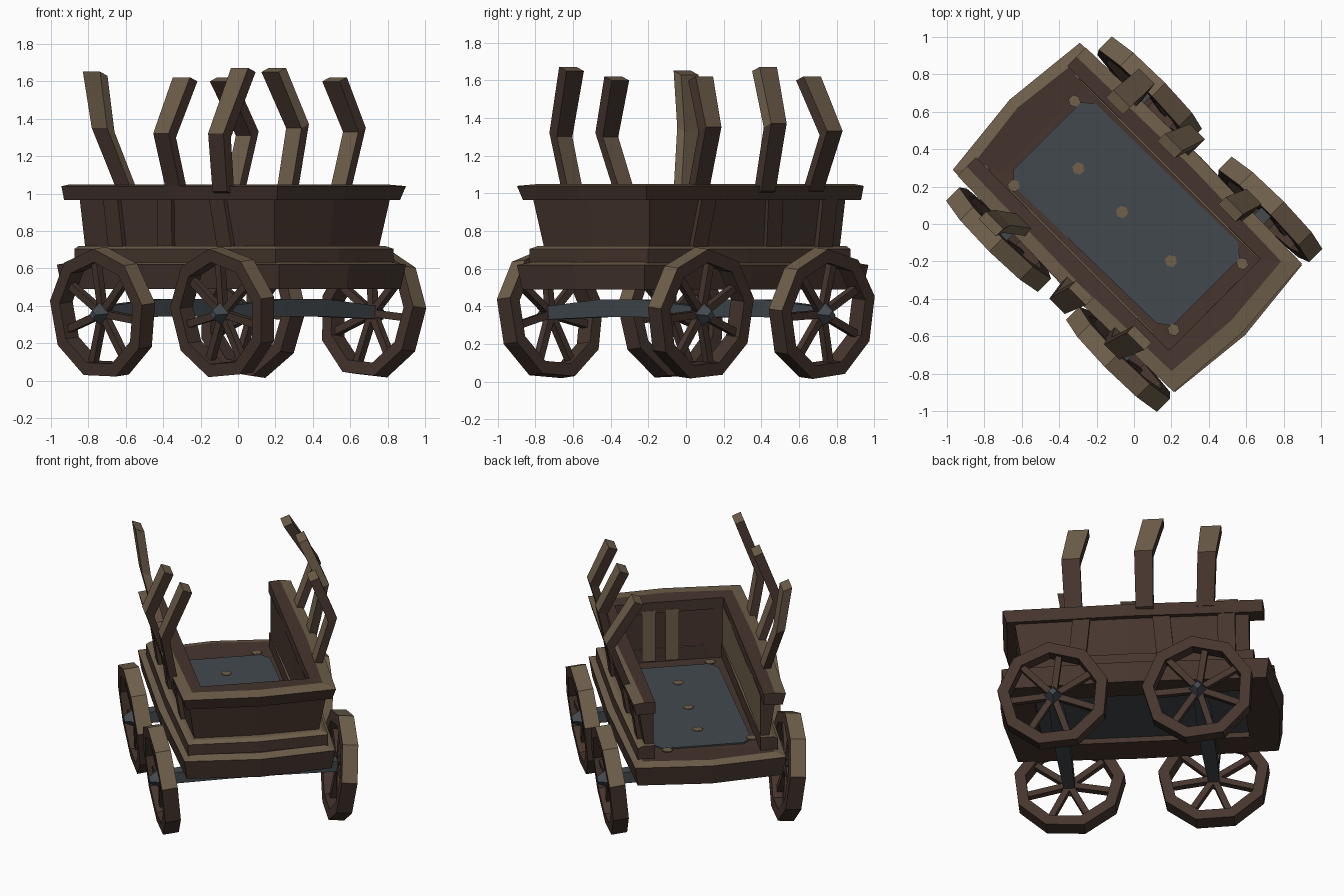
import bpy, bmesh, math, random
from mathutils import Matrix, Vector

if "Cube" in bpy.data.objects:
    bpy.data.objects.remove(bpy.data.objects["Cube"])

random.seed(4)
TURN = Matrix.Rotation(math.radians(-45), 4, 'Z')   # wagon stands diagonally


def mat(name, c):
    m = bpy.data.materials.new(name)
    m.diffuse_color = (*c, 1)
    m.use_nodes = True
    m.node_tree.nodes["Principled BSDF"].inputs["Base Color"].default_value = m.diffuse_color
    return m


MATS = [mat("dark_wood", (0.061, 0.036, 0.027)),
        mat("worn_wood", (0.16, 0.115, 0.070)),
        mat("grey_iron", (0.054, 0.066, 0.076))]
WOOD, WORN, IRON = 0, 1, 2


def finish(bm, name, rule=None, local=None):
    """Place in wagon space, colour faces by a rule, turn to world."""
    if local:
        bm.transform(local)
    bmesh.ops.recalc_face_normals(bm, faces=bm.faces)
    bm.normal_update()
    if rule is not None:
        for f in bm.faces:
            f.material_index = rule(f) if callable(rule) else rule
    bm.transform(TURN)
    me = bpy.data.meshes.new(name)
    bm.to_mesh(me)
    bm.free()
    for m in MATS:
        me.materials.append(m)
    ob = bpy.data.objects.new(name, me)
    bpy.context.collection.objects.link(ob)
    return ob


def loft(bm, rings, closed=False, mats=None):
    """Skin a list of rings of points; mats gives a colour per ring side."""
    vs = [[bm.verts.new(p) for p in r] for r in rings]
    n, k = len(vs), len(vs[0])
    for i in range(n if closed else n - 1):
        a, b = vs[i], vs[(i + 1) % n]
        for j in range(k):
            f = bm.faces.new((a[j], a[(j + 1) % k], b[(j + 1) % k], b[j]))
            if mats:
                f.material_index = mats[j]
    if not closed:
        bm.faces.new(vs[0])
        bm.faces.new(vs[-1])


def box(bm, c, s, rot=None):
    m = Matrix.Translation(c) @ (rot or Matrix()) @ Matrix.Diagonal((*s, 1))
    bmesh.ops.create_cube(bm, size=1, matrix=m)


def band(name, a, b, w, bulge, section, mats, closed=False, end=1.0, rule=None):
    """Sweep a section of (inset, z) round three sides (or all four)."""
    def path(d):
        g = bulge if d < 0.1 else 0
        e = d * end
        p = [(-a, -(w - d)), (0, -(w - d) - g * 0.5), (b - e, -(w - d)), (b + g - e, 0),
             (b - e, w - d), (0, w - d + g * 0.5), (-a, w - d)]
        if closed:
            p[0], p[-1] = (-a + d, -(w - d)), (-a + d, w - d)
            p.append((-a - g + d, 0))
        return p
    cols = [[(x, y, z) for x, y in path(d)] for d, z in section]
    bm = bmesh.new()
    loft(bm, list(zip(*cols)), closed, mats)
    finish(bm, name, rule)


def worn_inside(f):
    """Sun-bleached inner face of the left wall."""
    return WORN if f.normal.y > 0.8 and f.calc_center_median().y < 0 else WOOD


# base frame, ledge, flared walls and top rail
band("base_frame", 0.89, 0.79, 0.48, 0.05,
     [(0.02, 0.49), (0, 0.62), (0.06, 0.635), (0.19, 0.625), (0.19, 0.5)],
     [WOOD, WORN, WOOD, WOOD, WOOD], closed=True)
band("ledge", 0.79, 0.73, 0.445, 0.03,
     [(0, 0.63), (0, 0.705), (0.03, 0.72), (0.11, 0.72), (0.11, 0.63)],
     [WOOD, WORN, WORN, WOOD, WOOD])
band("wall", 0.76, 0.67, 0.395, 0.02,
     [(0, 0.71), (-0.045, 0.99), (0.055, 0.99), (0.055, 0.63)], [WOOD] * 4, rule=worn_inside)
band("top_rail", 0.85, 0.785, 0.485, 0.035,
     [(0.02, 0.965), (0, 1.04), (0.07, 1.05), (0.14, 1.045), (0.14, 0.97)],
     [WOOD, WORN, WOOD, WOOD, WOOD], end=1.25)

# iron floor plate with a few worn spots
bm = bmesh.new()
box(bm, (-0.05, 0, 0.58), (1.44, 0.66, 0.09))
finish(bm, "floor_filler", lambda f: WOOD if f.normal.z > -0.5 else IRON)
bm = bmesh.new()
loft(bm, [[(x, y, z) for x, y in ((-0.66, -0.25), (-0.60, -0.31), (0.46, -0.29), (0.53, -0.24),
                                  (0.53, 0.27), (0.46, 0.325), (-0.60, 0.31), (-0.66, 0.26))]
          for z in (0.6, 0.634)])
finish(bm, "floor_plate", IRON)
bm = bmesh.new()
for u, v in ((-0.42, 0), (-0.09, 0), (0.28, 0), (0.56, 0.26), (0.55, -0.25), (-0.6, -0.31), (-0.69, 0.24)):
    bmesh.ops.create_cone(bm, cap_ends=True, segments=6, radius1=0.034, radius2=0.034, depth=0.006,
                          matrix=Matrix.Translation((u, v, 0.635)))
finish(bm, "worn_spots", WORN)

# upright battens on the side walls, leaning with the flare
bm = bmesh.new()
for s, u, lean in ((-1, -0.5, 0), (-1, -0.14, 0.05), (-1, 0.33, -0.03),
                   (1, -0.62, 0), (1, -0.24, 0.03), (1, 0.33, -0.04)):
    h = 0.055
    loft(bm, [[(u + l - h, s * v, z), (u + l + h, s * v, z),
               (u + l + h, s * (v + 0.035), z), (u + l - h, s * (v + 0.035), z)]
              for z, v, l in ((0.63, 0.38, 0), (0.98, 0.432, lean))])
finish(bm, "side_battens", WOOD)
# bleached strips inside the end wall
bm = bmesh.new()
for v in (-0.02, 0.13):
    box(bm, (0.612, v, 0.815), (0.009, 0.085, 0.35))
finish(bm, "end_strips", WORN)

# broken cover hoops: (u, v, z) at rail, bend and tip
HOOPS = [
    ((-0.41, -0.42, 1.0), (-0.52, -0.50, 1.34), (-0.54, -0.54, 1.64)),
    ((0.00, -0.46, 1.0), (0.02, -0.575, 1.31), (0.06, -0.46, 1.61)),
    ((0.37, -0.48, 1.0), (0.40, -0.54, 1.31), (0.45, -0.41, 1.66)),
    ((-0.49, 0.46, 1.0), (-0.51, 0.58, 1.32), (-0.52, 0.40, 1.61)),
    ((-0.11, 0.48, 1.0), (-0.11, 0.56, 1.36), (-0.16, 0.43, 1.66)),
    ((0.34, 0.43, 1.0), (0.35, 0.53, 1.34), (0.31, 0.42, 1.61))]
for i, pts in enumerate(HOOPS):
    bm = bmesh.new()
    rings = []
    for (u, v, z), w in zip(pts, (0.055, 0.058, 0.065)):
        s = 1 if v > 0 else -1
        rings.append([(u - w, v - s * 0.028, z - 0.01), (u + w, v - s * 0.028, z - 0.01),
                      (u + w, v + s * 0.028, z + 0.012), (u - w, v + s * 0.028, z + 0.012)])
    loft(bm, rings)
    first = i == 0
    finish(bm, f"cover_hoop_{i}",
           lambda f: WORN if f.normal.z > 0.12 or (first and f.calc_center_median().z > 1.4) else WOOD)

# wheels with spokes and iron hub caps, leaning outward at the top
SIDES, R, RI, T = 9, 0.352, 0.28, 0.05
for u in (-0.455, 0.455):
    for s in (-1, 1):
        place = Matrix.Translation((u, s * 0.565, 0.36)) @ Matrix.Rotation(-s * math.radians(6), 4, 'X')
        name = f"{'front' if u > 0 else 'rear'}_{'left' if s < 0 else 'right'}"
        off = random.uniform(0, 0.6)
        bm = bmesh.new()
        rings = []
        for k in range(SIDES):
            a = off + 2 * math.pi * k / SIDES
            rings.append([(r * math.cos(a), y, r * math.sin(a))
                          for r, y in ((R, -T), (R, T), (RI, T), (RI, -T))])
        loft(bm, rings, closed=True)
        finish(bm, name + "_wheel_rim",
               lambda f: WORN if f.normal.z > 0.15 and f.calc_center_median().z > 0.36 else WOOD, place)
        bm = bmesh.new()
        for k in range(7):
            rot = Matrix.Rotation(off + math.tau / 7 * k, 4, 'Y')
            box(bm, rot @ Vector((0.155, 0, 0)), (0.28, 0.04, 0.04), rot)
        finish(bm, name + "_spokes", WOOD, place)
        bm = bmesh.new()
        bmesh.ops.create_cone(bm, cap_ends=True, segments=4, radius1=0.065, radius2=0.025, depth=0.07,
                              matrix=Matrix.Translation((0, s * 0.045, 0))
                              @ Matrix.Rotation(-s * math.pi / 2, 4, 'X'))
        finish(bm, name + "_hub", IRON, place)

# iron axles, slightly arched in the middle
for u in (-0.455, 0.455):
    bm = bmesh.new()
    loft(bm, [[(u - h, v, z - h), (u + h, v, z - h), (u + h, v, z + h), (u - h, v, z + h)]
              for v, z, h in ((-0.56, 0.365, 0.035), (-0.15, 0.39, 0.047),
                              (0.15, 0.39, 0.047), (0.56, 0.365, 0.035))])
    finish(bm, "front_axle" if u > 0 else "rear_axle", IRON)
